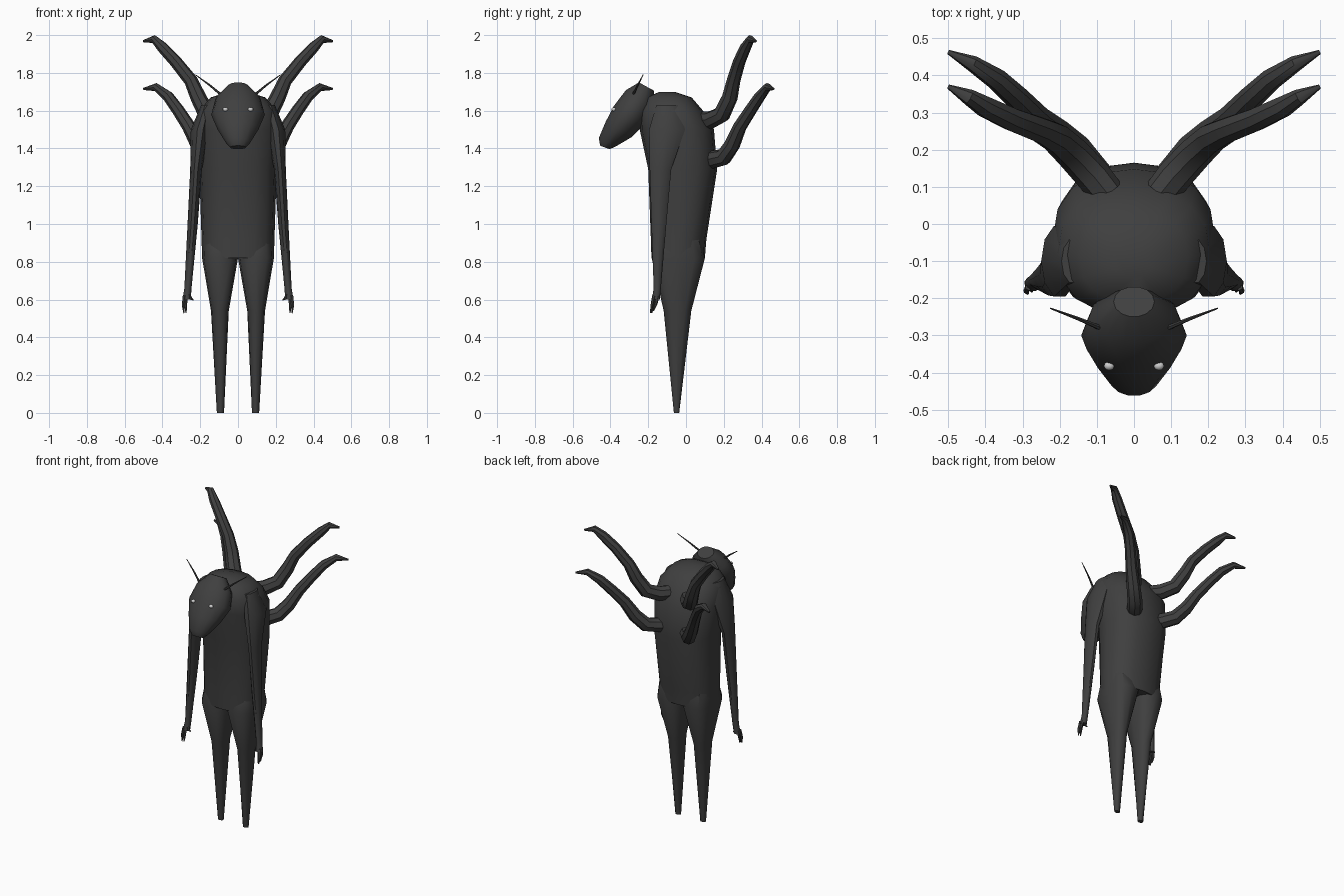
import bpy, bmesh, math
from mathutils import Vector as V


def material(name, c):
    m = bpy.data.materials.new(name)
    m.diffuse_color = (*c, 1)
    return m


DARK = material("charcoal", (0.05, 0.05, 0.05))
PALE = material("pale_grey", (0.62, 0.62, 0.62))


def loft(bm, rings, sides):
    """Skin rings given as (centre, u axis, v axis, squareness)."""
    loops = []
    for c, u, v, n in rings:
        loop = []
        for i in range(sides):
            a = 2 * math.pi * i / sides
            p = math.cos(a), math.sin(a)
            p = [math.copysign(abs(k) ** (2 / n), k) for k in p]
            loop.append(bm.verts.new(c + u * p[0] + v * p[1]))
        loops.append(loop)
    for a, b in zip(loops, loops[1:]):
        for i in range(sides):
            j = (i + 1) % sides
            bm.faces.new((a[i], a[j], b[j], b[i]))
    bm.faces.new(loops[0][::-1])
    bm.faces.new(loops[-1])


def slab(yf, zf, yb, zb, w, x=0, n=2):
    """Ring spanning a front point to a back point, half width w."""
    f, b = V((x, yf, zf)), V((x, yb, zb))
    return (f + b) / 2, V((w, 0, 0)), (b - f) / 2, n


def tube(bm, pts, radii, sides=8):
    pts = [V(p) for p in pts]
    rings = []
    for i, (p, r) in enumerate(zip(pts, radii)):
        t = (pts[min(i + 1, len(pts) - 1)] - pts[max(i - 1, 0)]).normalized()
        side = V((0.77, -0.64, 0))          # roughly square to every path
        u = (side - t * side.dot(t)).normalized()
        rings.append((p, u * r, t.cross(u) * r, 2))
    loft(bm, rings, sides)


def finish(bm, name, mat=DARK, mirror=False, angle=40):
    bmesh.ops.recalc_face_normals(bm, faces=bm.faces)
    me = bpy.data.meshes.new(name)
    bm.to_mesh(me)
    bm.free()
    me.materials.append(mat)
    ob = bpy.data.objects.new(name, me)
    bpy.context.collection.objects.link(ob)
    if mirror:
        ob.modifiers.new("mirror", 'MIRROR').use_mirror_merge = False
    bpy.ops.object.select_all(action='DESELECT')
    ob.select_set(True)
    bpy.context.view_layer.objects.active = ob
    bpy.ops.object.shade_smooth_by_angle(angle=math.radians(angle))
    return ob


# torso: height, front y, back y, half width
bm = bmesh.new()
loft(bm, [slab(f, z, b, z, w, n=2.4) for z, f, b, w in [
    (0.82, -0.183, 0.10, 0.19), (0.92, -0.186, 0.108, 0.193),
    (1.29, -0.20, 0.165, 0.205), (1.50, -0.245, 0.148, 0.22),
    (1.60, -0.245, 0.09, 0.205), (1.67, -0.21, 0.03, 0.145),
    (1.70, -0.14, -0.06, 0.05)]], 16)
finish(bm, "torso")

# legs
bm = bmesh.new()
loft(bm, [slab(f, z, b, z, w, x, n) for z, f, b, x, w, n in [
    (0.92, -0.15, 0.08, 0.095, 0.09, 2.5), (0.82, -0.182, 0.10, 0.095, 0.095, 2.8),
    (0.54, -0.118, 0.028, 0.096, 0.047, 2.2), (0, -0.064, -0.036, 0.093, 0.019, 2)]], 12)
finish(bm, "legs", mirror=True)

# arms with shoulders
bm = bmesh.new()
loft(bm, [slab(f, z, b, z, w, x) for z, f, b, x, w in [
    (1.63, -0.16, -0.04, 0.165, 0.03), (1.50, -0.20, 0.0, 0.20, 0.05),
    (1.29, -0.195, -0.075, 0.222, 0.031), (1.0, -0.185, -0.102, 0.240, 0.027),
    (0.66, -0.172, -0.132, 0.265, 0.019), (0.60, -0.182, -0.138, 0.272, 0.022)]], 10)
finish(bm, "arms", mirror=True)

# fingers and thumb
bm = bmesh.new()
for base, mid, tip in [
        ((0.284, -0.17, 0.62), (0.290, -0.18, 0.57), (0.286, -0.188, 0.528)),
        ((0.274, -0.165, 0.62), (0.277, -0.173, 0.57), (0.275, -0.182, 0.528)),
        ((0.280, -0.15, 0.62), (0.288, -0.158, 0.58), (0.288, -0.172, 0.54)),
        ((0.264, -0.165, 0.64), (0.250, -0.168, 0.605), (0.236, -0.165, 0.598))]:
    tube(bm, [base, mid, tip], [0.009, 0.008, 0.003], 6)
finish(bm, "fingers", mirror=True)

# head: front point, back point, half width of each ring
bm = bmesh.new()
loft(bm, [slab(*r) for r in [
    (-0.250, 1.750, -0.168, 1.705, 0.055), (-0.320, 1.710, -0.175, 1.61, 0.120),
    (-0.385, 1.625, -0.215, 1.53, 0.142), (-0.428, 1.54, -0.285, 1.46, 0.108),
    (-0.463, 1.455, -0.37, 1.41, 0.066), (-0.455, 1.415, -0.405, 1.396, 0.042)]], 14)
finish(bm, "head")

# eyes
bm = bmesh.new()
bmesh.ops.create_uvsphere(bm, u_segments=12, v_segments=8, radius=1)
for v in bm.verts:
    v.co = V((0.067 + v.co.x * 0.014, -0.382 + v.co.y * 0.012, 1.607 + v.co.z * 0.011))
finish(bm, "eyes", PALE, True)

# antennae
bm = bmesh.new()
tube(bm, [(0.09, -0.28, 1.685), (0.15, -0.255, 1.735), (0.225, -0.227, 1.79)],
     [0.007, 0.005, 0.002], 6)
finish(bm, "antennae", mirror=True)

# four back tentacles with hooked tips
radii = [0.046, 0.048, 0.046, 0.042, 0.036, 0.033, 0.030, 0.022, 0.006]
bm = bmesh.new()
tube(bm, [(0.07, 0.08, 1.55), (0.11, 0.13, 1.55), (0.165, 0.19, 1.58),
          (0.21, 0.232, 1.67), (0.25, 0.252, 1.76), (0.33, 0.282, 1.86),
          (0.40, 0.315, 1.935), (0.445, 0.342, 1.979), (0.50, 0.37, 1.968)], radii)
finish(bm, "upper_tentacles", mirror=True)
bm = bmesh.new()
tube(bm, [(0.07, 0.09, 1.345), (0.11, 0.135, 1.34), (0.16, 0.20, 1.355),
          (0.21, 0.245, 1.42), (0.26, 0.285, 1.515), (0.315, 0.34, 1.60),
          (0.37, 0.39, 1.675), (0.435, 0.432, 1.725), (0.50, 0.463, 1.715)], radii)
finish(bm, "lower_tentacles", mirror=True)
